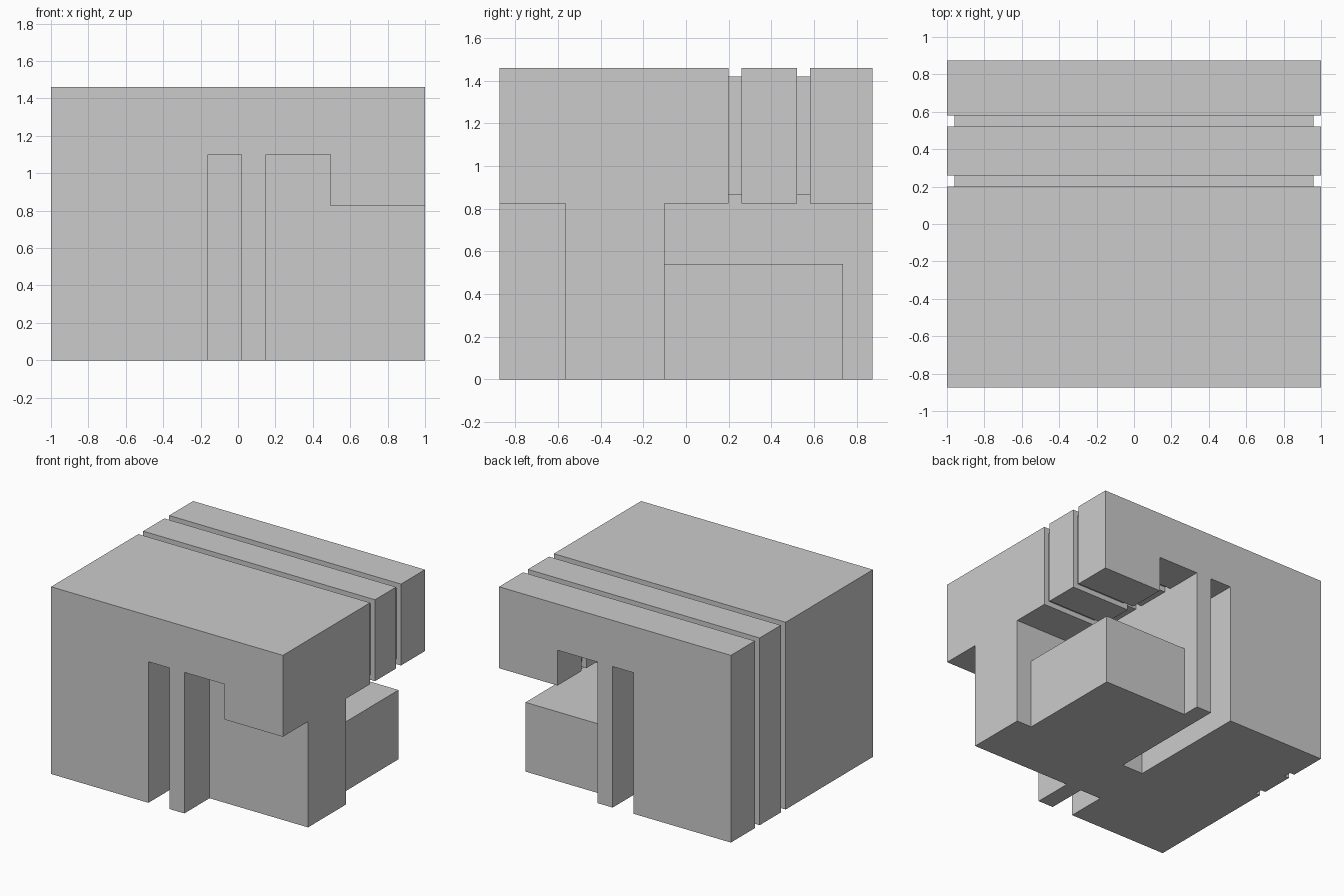
import bpy
import bmesh

if "Cube" in bpy.data.objects:
    bpy.data.objects.remove(bpy.data.objects["Cube"])


def prism(name, profile, y0, y1):
    """Extrude an x-z profile along y."""
    bm = bmesh.new()
    face = bm.faces.new([bm.verts.new((x, y0, z)) for x, z in profile])
    grown = bmesh.ops.extrude_face_region(bm, geom=[face])["geom"]
    verts = [v for v in grown if isinstance(v, bmesh.types.BMVert)]
    bmesh.ops.translate(bm, verts=verts, vec=(0, y1 - y0, 0))
    bmesh.ops.recalc_face_normals(bm, faces=bm.faces)
    mesh = bpy.data.meshes.new(name)
    bm.to_mesh(mesh)
    bm.free()
    obj = bpy.data.objects.new(name, mesh)
    bpy.context.collection.objects.link(obj)
    return obj


def rect(x0, x1, z0, z1):
    return [(x0, z0), (x1, z0), (x1, z1), (x0, z1)]


def cut(target, cutter):
    """Subtract the cutter, apply, and discard it."""
    cutter.hide_render = True
    mod = target.modifiers.new("cut", "BOOLEAN")
    mod.operation = "DIFFERENCE"
    mod.solver = "EXACT"
    mod.object = cutter
    bpy.context.view_layer.objects.active = target
    bpy.ops.object.modifier_apply(modifier=mod.name)
    bpy.data.objects.remove(cutter)


# Main block
body = prism("main_block", rect(-1, 1, 0, 1.46), -0.875, 0.875)

# Front and back recesses: narrow slot, and stepped opening under the flap
slot = rect(-0.16, 0.02, -0.1, 1.1)
opening = [(0.15, -0.1), (1.1, -0.1), (1.1, 0.825),
           (0.495, 0.825), (0.495, 1.1), (0.15, 1.1)]
for y0, y1 in ((-1, -0.565), (-0.1, 1)):
    for profile in (slot, opening):
        cut(body, prism("recess_cutter", profile, y0, y1))

# Two shallow grooves running over the top, down both sides and under the flap
groove = [(-0.96, -0.1), (-0.96, 1.42), (0.96, 1.42), (0.96, 0.865),
          (0.535, 0.865), (0.535, 1.14), (0.15, 1.14), (0.15, 1.05),
          (0.45, 1.05), (0.45, 0.75), (1.05, 0.75), (1.05, 1.5),
          (-1.05, 1.5), (-1.05, -0.1)]
for y0 in (0.2, 0.52):
    cut(body, prism("groove_cutter", groove, y0, y0 + 0.06))

# Low block tucked under the rear overhang
prism("low_rear_block", rect(0.15, 0.87, 0, 0.54), -0.1, 0.735)
